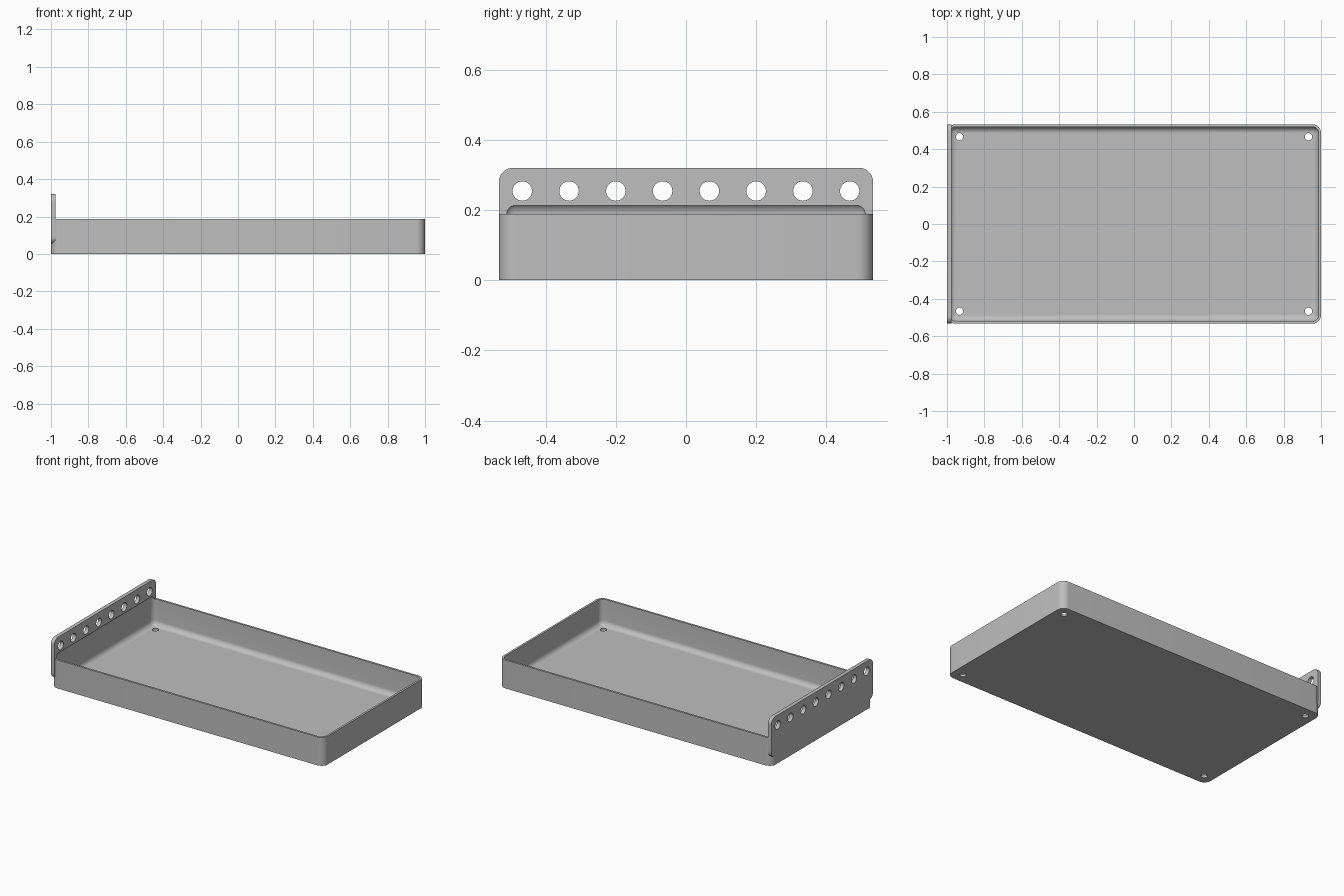
import bpy, bmesh, math
from mathutils import Matrix, Vector

old = bpy.data.objects.get("Cube")
if old:
    bpy.data.objects.remove(old, do_unlink=True)

HALF_X, HALF_Y, HEIGHT = 1.0, 0.533, 0.188
WALL, FILLET = 0.0135, 0.0335
PITCH = 0.1333                      # spacing of the mounting holes

grey = bpy.data.materials.new("light grey")
grey.use_nodes = True
colour = (0.52, 0.52, 0.52, 1)
grey.diffuse_color = colour
grey.node_tree.nodes["Principled BSDF"].inputs["Base Color"].default_value = colour


def make_object(name, bm):
    bmesh.ops.recalc_face_normals(bm, faces=bm.faces)
    mesh = bpy.data.meshes.new(name)
    bm.to_mesh(mesh)
    bm.free()
    mesh.materials.append(grey)
    obj = bpy.data.objects.new(name, mesh)
    bpy.context.collection.objects.link(obj)
    return obj


def rounded_box(name, low, high, radius, axis=None, segments=8):
    """Box with rounded edges: those along one axis, or all of them."""
    low, high = Vector(low), Vector(high)
    bm = bmesh.new()
    bmesh.ops.create_cube(bm, size=1)
    for v in bm.verts:
        v.co = Vector(h if c > 0 else l for c, l, h in zip(v.co, low, high))
    edges = [e for e in bm.edges if axis is None or
             abs((e.verts[0].co - e.verts[1].co).normalized()[axis]) > 0.9]
    bmesh.ops.bevel(bm, geom=edges, offset=radius, segments=segments,
                    profile=0.5, affect='EDGES', clamp_overlap=True)
    return make_object(name, bm)


def drills(name, centres, radius, turn):
    """A set of cylinders for cutting round holes."""
    bm = bmesh.new()
    for c in centres:
        bmesh.ops.create_cone(bm, cap_ends=True, segments=32, radius1=radius,
                              radius2=radius, depth=0.1,
                              matrix=Matrix.Translation(c) @ turn)
    return make_object(name, bm)


def combine(target, other, operation):
    mod = target.modifiers.new(operation.title(), 'BOOLEAN')
    mod.operation, mod.object, mod.solver = operation, other, 'EXACT'
    bpy.ops.object.select_all(action='DESELECT')
    bpy.context.view_layer.objects.active = target
    target.select_set(True)
    bpy.ops.object.modifier_apply(modifier=mod.name)
    bpy.data.objects.remove(other, do_unlink=True)


# Tray body with rounded upright corners
tray = rounded_box("tray_with_mounting_plate", (-HALF_X, -HALF_Y, 0),
                   (HALF_X, HALF_Y, HEIGHT), FILLET + WALL, axis=2)

# Upright mounting plate on the right-hand end
plate = rounded_box("mounting_plate", (-HALF_X, -HALF_Y, 0.053),
                    (-HALF_X + 0.025, HALF_Y, 0.32), 0.04, axis=0)
combine(tray, plate, 'UNION')

# Filleted hollow, which also bites slightly into the plate
hollow = rounded_box("hollow_cutter", (WALL - HALF_X, WALL - HALF_Y, WALL),
                     (HALF_X - WALL, HALF_Y - WALL, HEIGHT + FILLET), FILLET)
combine(tray, hollow, 'DIFFERENCE')

# Row of holes through the plate
row = [(-HALF_X, (i - 3.5) * PITCH, 0.254) for i in range(8)]
combine(tray, drills("plate_hole_cutter", row, 0.0278,
                     Matrix.Rotation(math.pi / 2, 4, 'Y')), 'DIFFERENCE')

# Screw holes through the floor corners
corners = [(sx * 7 * PITCH, sy * 3.5 * PITCH, 0) for sx in (-1, 1) for sy in (-1, 1)]
combine(tray, drills("floor_hole_cutter", corners, 0.0195, Matrix()), 'DIFFERENCE')

bpy.ops.object.select_all(action='DESELECT')
bpy.context.view_layer.objects.active = tray
tray.select_set(True)
bpy.ops.object.shade_smooth_by_angle(angle=math.radians(30))
